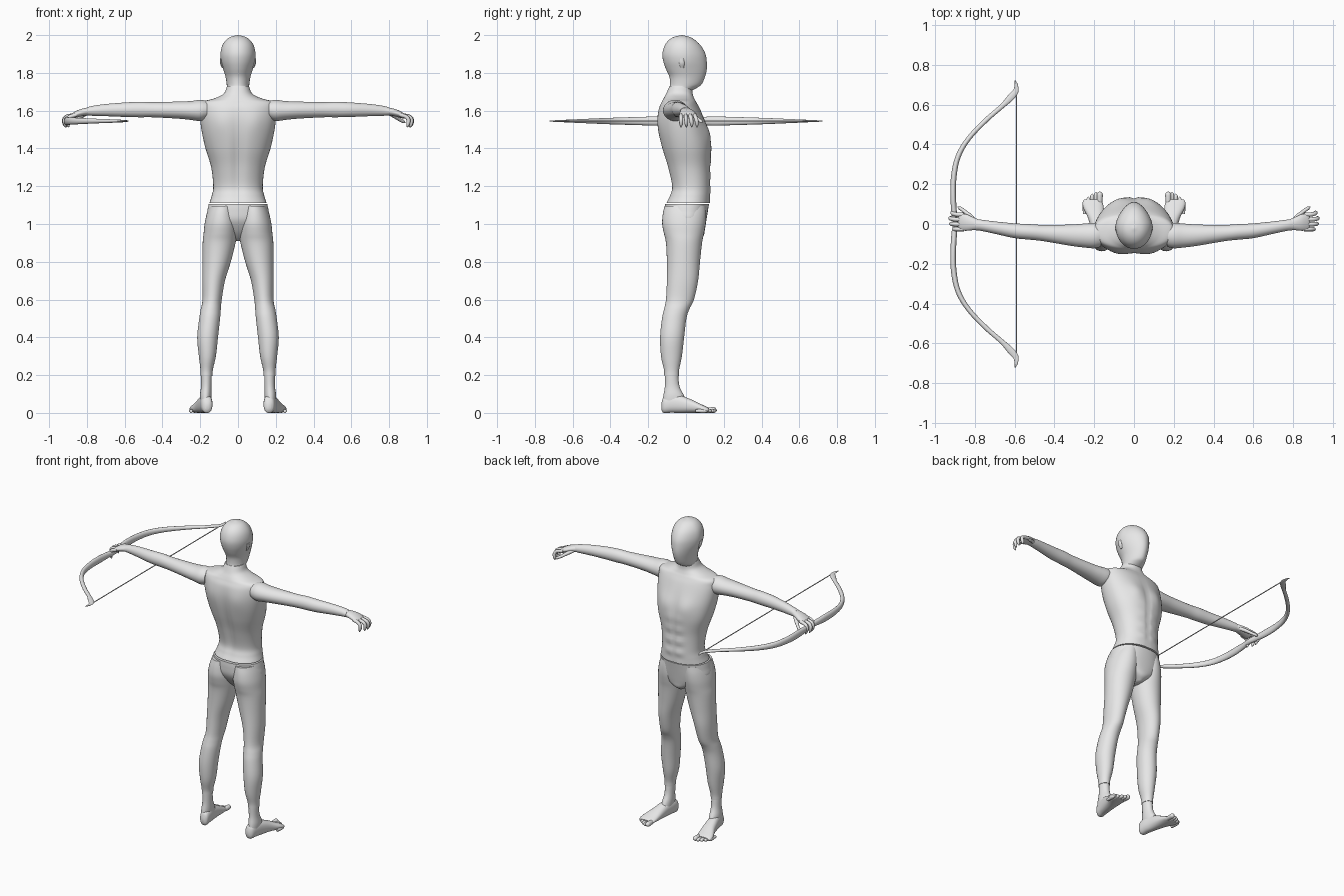
import bpy, bmesh, math
from mathutils import Vector

X, Y, Z = Vector((1, 0, 0)), Vector((0, 1, 0)), Vector((0, 0, 1))
grey = bpy.data.materials.new("plain_grey")
grey.diffuse_color = (0.8, 0.8, 0.8, 1)


def smooth_rows(rows, steps):
    """Catmull-Rom interpolation of section rows."""
    rows = [Vector(r) for r in rows]
    pad = [2 * rows[0] - rows[1]] + rows + [2 * rows[-1] - rows[-2]]
    out = []
    for i in range(1, len(pad) - 2):
        a, b, c, d = pad[i - 1:i + 3]
        for s in range(steps):
            t = s / steps
            out.append(0.5 * (2 * b + (c - a) * t + (2 * a - 5 * b + 4 * c - d) * t * t
                              + (3 * b - a - 3 * c + d) * t ** 3))
    return out + [rows[-1]]


def loft(name, rows, e1, e2=None, sides=32, steps=4, power=2.0, deform=None, mirror=False):
    """Rows are (x, y, z, r1, r2). Without e2 the rings follow the path."""
    secs = smooth_rows(rows, steps)
    bm = bmesh.new()
    rings = []
    for i, s in enumerate(secs):
        c = Vector(s[:3])
        v = e2
        if v is None:
            a, b = secs[max(i - 1, 0)], secs[min(i + 1, len(secs) - 1)]
            v = (Vector(b[:3]) - Vector(a[:3])).normalized().cross(e1)
        ring = []
        for k in range(sides):
            t = math.tau * k / sides
            cs, sn = math.cos(t), math.sin(t)
            p = (c + e1 * math.copysign(abs(cs) ** (2 / power), cs) * max(s[3], 0.0008)
                 + v * math.copysign(abs(sn) ** (2 / power), sn) * max(s[4], 0.0008))
            ring.append(bm.verts.new(deform(p) if deform else p))
        rings.append(ring)
    for a, b in zip(rings, rings[1:]):
        for k in range(sides):
            j = (k + 1) % sides
            bm.faces.new((a[k], a[j], b[j], b[k]))
    bm.faces.new(rings[0])
    bm.faces.new(rings[-1])
    bmesh.ops.recalc_face_normals(bm, faces=bm.faces)
    for f in bm.faces:
        f.smooth = True
    me = bpy.data.meshes.new(name)
    bm.to_mesh(me)
    bm.free()
    me.set_sharp_from_angle(angle=math.radians(50))
    me.materials.append(grey)
    ob = bpy.data.objects.new(name, me)
    bpy.context.collection.objects.link(ob)
    if mirror:
        m = ob.modifiers.new("mirror", 'MIRROR')
        m.use_mirror_merge = False
    return ob


def upright(table, xc=False):
    """Turn (z, rx, back, front[, x]) lines into section rows."""
    return [(r[4] if xc else 0, (r[2] + r[3]) / 2, r[0], r[1], (r[3] - r[2]) / 2) for r in table]


def bump(v, centre, width):
    return math.exp(-((v - centre) / width) ** 2)


# torso with chest, belly and spine relief
def muscles(p):
    x, y, z = abs(p.x), p.y, p.z
    if y > 0.02:
        d = 0.012 * bump(x, 0.075, 0.05) * bump(z, 1.48, 0.06)
        belly = bump(z, 1.25, 0.13)
        d += 0.004 * belly * bump(x, 0.035, 0.03) * math.cos((z - 1.18) * math.tau / 0.075)
        d -= 0.007 * bump(x, 0, 0.012) * bump(z, 1.35, 0.2)
        p.y += d
    elif y < -0.04:
        p.y += 0.016 * bump(x, 0, 0.03) * bump(z, 1.36, 0.2)
        p.y -= 0.006 * bump(x, 0.09, 0.045) * bump(z, 1.54, 0.07)
    return p


loft("torso", upright([
    (1.112, .151, -.106, .127), (1.15, .139, -.088, .129), (1.2, .131, -.078, .130),
    (1.3, .142, -.100, .130), (1.4, .172, -.130, .134), (1.48, .190, -.147, .120),
    (1.55, .200, -.152, .098), (1.61, .202, -.145, .074), (1.645, .192, -.130, .055),
    (1.665, .125, -.120, .044), (1.69, .076, -.106, .036), (1.73, .058, -.088, .034),
]), X, Y, sides=64, steps=6, power=2.2, deform=muscles)


# head narrowing toward the face
def face(p):
    p.x *= 1 - 0.22 * max(0, p.y / 0.11)
    return p


loft("head", upright([
    (1.705, .058, -.094, .030), (1.722, .058, -.089, .060), (1.74, .060, -.085, .083),
    (1.78, .067, -.088, .101), (1.82, .079, -.106, .110), (1.86, .090, -.120, .110),
    (1.9, .093, -.125, .103), (1.94, .085, -.115, .082), (1.97, .067, -.095, .053),
    (1.99, .041, -.065, .020), (2.0, .002, -.024, -.020),
]), X, Y, sides=40, deform=face)
# shallow ears pressed against the head
loft("ear", [(.080, -.020, 1.825, .008, .004), (.089, -.022, 1.85, .014, .006),
             (.092, -.025, 1.875, .012, .004)], Y, X, sides=12, mirror=True)

# pelvis
loft("pelvis", upright([
    (1.106, .155, -.112, .122), (1.07, .162, -.113, .116), (1.02, .168, -.108, .108),
    (.97, .125, -.080, .100), (.935, .055, -.050, .092), (.91, .015, -.020, .060),
]), X, Y, sides=48, power=2.2)

# legs, from hip to ankle
loft("leg", upright([
    (1.095, .069, -.114, .105, .082), (1.05, .079, -.123, .107, .087), (1.0, .087, -.126, .104, .090),
    (.95, .088, -.117, .095, .094), (.9, .087, -.106, .085, .100), (.8, .075, -.101, .074, .113),
    (.7, .060, -.101, .064, .129), (.6, .051, -.106, .042, .137), (.55, .053, -.116, .018, .144),
    (.5, .055, -.127, .002, .150), (.4, .055, -.137, -.010, .161), (.3, .045, -.132, -.022, .162),
    (.23, .033, -.117, -.036, .166), (.195, .031, -.115, -.038, .167),
], True), X, Y, sides=36, mirror=True)

# ankles, feet and toes
loft("ankle", upright([
    (.205, .028, -.112, -.042, .167), (.14, .028, -.112, -.034, .168),
    (.09, .031, -.120, -.010, .171), (.04, .028, -.125, .01, .172),
], True), X, Y, sides=28, mirror=True)
loft("foot", [
    (.163, -.131, .034, .010, .016), (.164, -.118, .042, .027, .042), (.169, -.08, .049, .033, .048),
    (.178, -.03, .046, .036, .046), (.189, .03, .035, .042, .035), (.203, .08, .023, .051, .023),
    (.208, .108, .017, .050, .016), (.209, .122, .014, .042, .010),
], X, Z, sides=28, power=2.3, mirror=True)
for i in range(5):
    x, tip, r = .172 + .019 * i, .164 - .003 * i ** 2, .015 if i == 0 else .0105
    loft(f"toe_{i + 1}", [(x, tip - .065, r, r * .8, r * .8), (x, tip - .03, r, r, r),
                          (x, tip - .01, r, r * .9, r * .9), (x, tip, r * .9, .001, .001)],
         X, Z, sides=12, mirror=True)

# arms, from shoulder to wrist
loft("arm", [
    (.165, -.055, 1.603, .058, .048), (.2, -.058, 1.601, .064, .056), (.25, -.058, 1.601, .060, .050),
    (.32, -.056, 1.603, .053, .045), (.45, -.046, 1.605, .041, .040), (.52, -.040, 1.606, .039, .041),
    (.6, -.034, 1.605, .037, .038), (.7, -.018, 1.603, .031, .032), (.77, -.006, 1.599, .028, .026),
    (.80, -.003, 1.596, .028, .021),
], Y, Z, sides=32, mirror=True)

# hands with loosely curled fingers
loft("palm", [
    (.775, -.004, 1.598, .024, .021), (.81, .002, 1.594, .033, .020), (.845, .008, 1.585, .042, .019),
    (.875, .010, 1.573, .041, .015), (.884, .010, 1.568, .034, .010),
], Y, Z, sides=24, mirror=True)
for i in range(4):
    y, reach, r = -.026 + .024 * i, (.912, .928, .931, .922)[i], .0105
    loft(f"finger_{i + 1}", [
        (.855, y, 1.578, r, r), (reach - .025, y + .001 * i, 1.569, r, r), (reach - .010, y + .003 * i, 1.552, r, r),
        (reach - .012, y + .004 * i, 1.528, .009, .009), (reach - .017, y + .004 * i, 1.512, .002, .002)],
        Y, sides=12, mirror=True)
loft("thumb", [
    (.800, .018, 1.587, .012, .012), (.830, .045, 1.570, .012, .013), (.855, .066, 1.553, .010, .010),
    (.875, .080, 1.543, .009, .009), (.886, .086, 1.538, .002, .002)], Z, sides=12, mirror=True)

# recurve bow lying level in one hand
half = [
    (-.903, .05, 1.545, .019, .014), (-.908, .14, 1.545, .024, .014), (-.905, .24, 1.545, .022, .014),
    (-.883, .34, 1.545, .019, .013), (-.830, .43, 1.545, .016, .012), (-.745, .52, 1.545, .012, .012),
    (-.665, .59, 1.545, .009, .012), (-.620, .635, 1.545, .007, .017), (-.594, .668, 1.545, .005, .014),
    (-.592, .700, 1.545, .004, .008), (-.598, .722, 1.545, .002, .002)]
other = [(r[0], -r[1]) + r[2:] for r in reversed(half)]
loft("bow", other + [(-.897, 0, 1.545, .017, .013)] + half, Z, sides=16, steps=5)
loft("bow_string", [(-.590, -.645, 1.545, .003, .003), (-.590, .645, 1.545, .003, .003)],
     X, Z, sides=8, steps=1)
